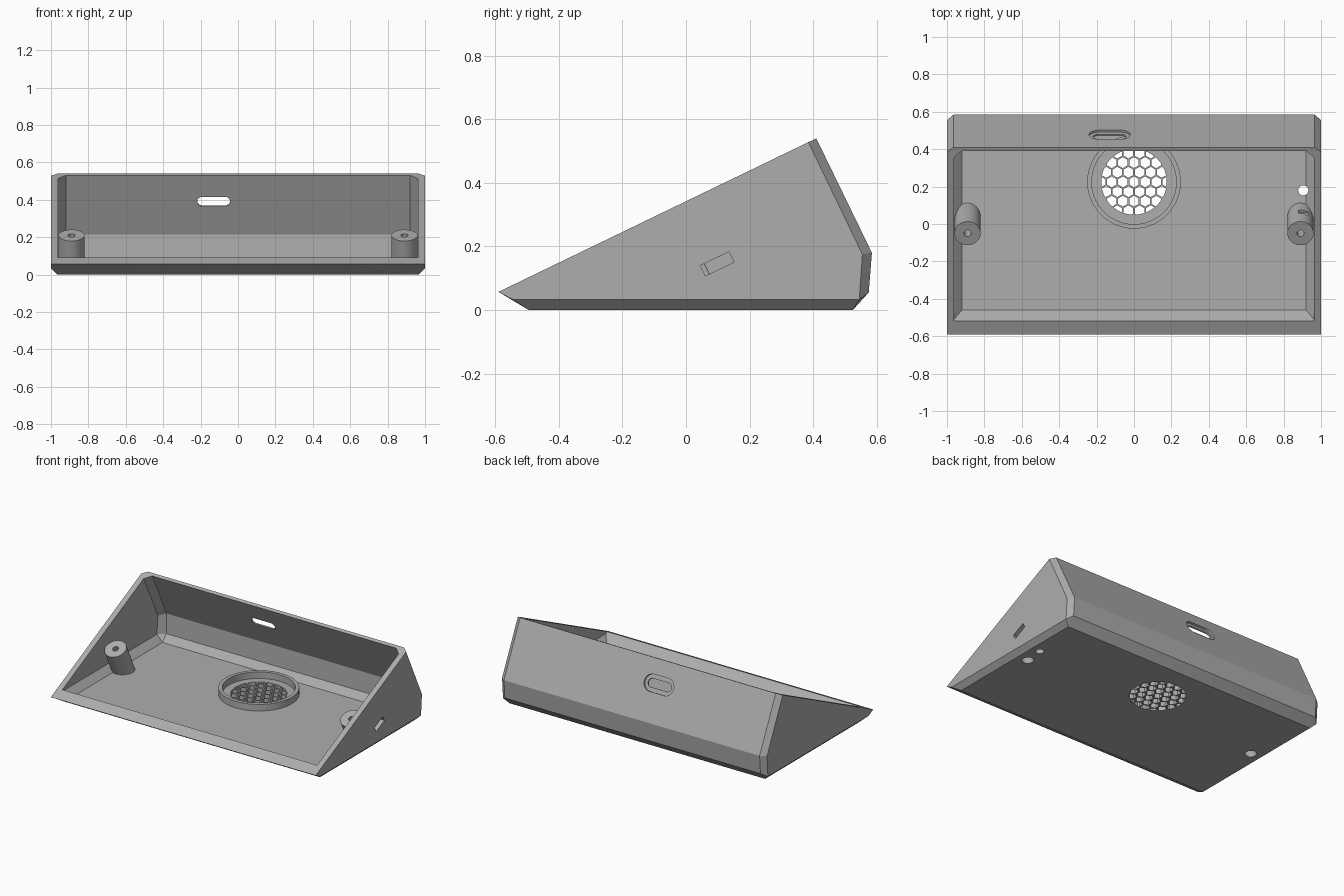
import bpy, bmesh, math
from mathutils import Matrix, Vector

old = bpy.data.objects.get("Cube")
if old:
    bpy.data.objects.remove(old, do_unlink=True)

grey = bpy.data.materials.new("plain grey")
grey.use_nodes = True
GREY = (0.42, 0.42, 0.42, 1)
grey.diffuse_color = GREY
grey.node_tree.nodes["Principled BSDF"].inputs["Base Color"].default_value = GREY

SLOPE = math.atan(0.483)                      # tilt of the open rim
RIM_UP = Vector((0, -math.sin(SLOPE), math.cos(SLOPE)))


def finish(bm, name):
    bmesh.ops.recalc_face_normals(bm, faces=bm.faces)
    mesh = bpy.data.meshes.new(name)
    bm.to_mesh(mesh)
    bm.free()
    mesh.materials.append(grey)
    ob = bpy.data.objects.new(name, mesh)
    bpy.context.collection.objects.link(ob)
    return ob


def hull(name, inner, outer, x_in, x_out):
    """Solid around a middle profile and a smaller chamfered side profile."""
    bm = bmesh.new()
    for s in (-1, 1):
        for prof, x in ((inner, x_in), (outer, x_out)):
            for y, z in prof:
                bm.verts.new((s * x, y, z))
    res = bmesh.ops.convex_hull(bm, input=bm.verts)
    junk = {g for g in res["geom_interior"] + res["geom_unused"]
            if isinstance(g, bmesh.types.BMVert)}
    bmesh.ops.delete(bm, geom=list(junk), context='VERTS')
    bmesh.ops.dissolve_limit(bm, angle_limit=0.02, verts=bm.verts, edges=bm.edges)
    return finish(bm, name)


def prism(name, outline, depth, matrix, floor=None):
    """Extrude a flat outline by depth, centred on the given placement."""
    bm = bmesh.new()
    face = bm.faces.new([bm.verts.new((u, v, -depth / 2)) for u, v in outline])
    res = bmesh.ops.extrude_face_region(bm, geom=[face])
    top = [g for g in res["geom"] if isinstance(g, bmesh.types.BMVert)]
    bmesh.ops.translate(bm, verts=top, vec=(0, 0, depth))
    bm.transform(matrix)
    if floor is not None:
        bmesh.ops.bisect_plane(bm, geom=bm.verts[:] + bm.edges[:] + bm.faces[:],
                               plane_co=(0, 0, floor), plane_no=(0, 0, 1), clear_inner=True)
        bmesh.ops.holes_fill(bm, edges=[e for e in bm.edges if e.is_boundary], sides=0)
    return finish(bm, name)


def stadium(half, r, n=48):
    """Round-ended slot outline; half = 0 gives a circle."""
    pts = []
    for i in range(n):
        a = 2 * math.pi * (i + 0.5) / n
        c = math.cos(a)
        pts.append((r * c + math.copysign(half - r, c) * (half > 0), r * math.sin(a)))
    return pts


def cut(ob, cutters):
    """Subtract the cutters from an object and apply the result."""
    for c in cutters:
        m = ob.modifiers.new("cut", 'BOOLEAN')
        m.operation, m.solver, m.object = 'DIFFERENCE', 'EXACT', c
    deps = bpy.context.evaluated_depsgraph_get()
    mesh = bpy.data.meshes.new_from_object(ob.evaluated_get(deps))
    ob.modifiers.clear()
    ob.data = mesh


def at(x, y, z):
    return Matrix.Translation((x, y, z))


# Outer wedge and the cavity that opens through its sloped rim
wedge_mid = [(-0.59, 0.057), (-0.495, 0), (0.525, 0), (0.575, 0.055), (0.585, 0.18), (0.41, 0.54)]
wedge_side = [(-0.59, 0.057), (-0.545, 0.033), (0.545, 0.033), (0.555, 0.175), (0.385, 0.528)]
shell = hull("case_shell", wedge_mid, wedge_side, 0.965, 1.0)


def raised(prof):
    return prof + [(y + RIM_UP.y * 0.1, z + RIM_UP.z * 0.1) for y, z in (prof[0], prof[-1])]


cav_mid = raised([(-0.52, 0.091), (-0.46, 0.035), (0.5, 0.035), (0.54, 0.08), (0.545, 0.215), (0.39, 0.53)])
cav_side = raised([(-0.52, 0.091), (-0.51, 0.08), (0.5, 0.08), (0.51, 0.205), (0.355, 0.513)])
cavity = hull("cavity_cutter", cav_mid, cav_side, 0.92, 0.962)

# Side openings on the left wall, tilted with the rim
side = Matrix(((0, 0, 1), (1, 0, 0), (0, 1, 0))).to_4x4()
tilt = Matrix.Rotation(SLOPE, 4, 'Z')
w, h = 0.05, 0.018
port_slot = prism("port_cutter", [(-w, -h), (w, -h), (w, h), (-w, h)], 0.2,
                  at(0.98, 0.098, 0.145) @ side @ tilt)
side_slot = prism("side_slot_cutter", stadium(0.086, 0.031), 0.2, at(1, 0.245, 0.385) @ side @ tilt)
side_hole = prism("side_hole_cutter", stadium(0, 0.027), 0.2, at(1, 0.35, 0.297) @ side)

# Recessed slot in the back wall
wall_up = Vector((0, -0.175, 0.36)).normalized()
wall_out = Vector((1, 0, 0)).cross(wall_up) * -1
back = Matrix((Vector((-1, 0, 0)), wall_up, wall_out)).transposed().to_4x4()
spot = at(-0.13, 0.478, 0.4) @ back
back_slot = prism("back_slot_cutter", stadium(0.088, 0.028), 0.2, spot)
back_recess = prism("back_recess_cutter", stadium(0.11, 0.055), 0.024, spot)

# Floor openings
FAN = (0, 0.225)
floor_hole = prism("floor_hole_cutter", stadium(0, 0.027), 0.2, at(0.905, 0.18, 0))
fan_hole = prism("fan_hole_cutter", stadium(0, 0.175, 64), 0.2, at(*FAN, 0))

# Tilted screw bosses with their through holes
lean = Matrix.Rotation(SLOPE, 4, 'X')
bosses, bores = [], []
for s, label in ((-1, "right"), (1, "left")):
    top = Vector((s * 0.89, -0.05, 0.21))
    mid = Matrix.Translation(top - RIM_UP * 0.15) @ lean
    bosses.append(prism(label + "_screw_boss", stadium(0, 0.07), 0.3, mid, floor=0.02))
    bores.append(prism("screw_cutter", stadium(0, 0.019, 32), 0.7, mid))
    bores.append(prism("screw_head_cutter", stadium(0, 0.035, 32), 0.3,
                       Matrix.Translation(top - RIM_UP * 0.27) @ lean))

# Fan ring standing on the floor
ring = prism("fan_ring", stadium(0, 0.25, 64), 0.06, at(*FAN, 0.05))
ring_bore = prism("ring_cutter", stadium(0, 0.226, 64), 0.2, at(*FAN, 0.05))

# Honeycomb grille
grille = prism("fan_grille", stadium(0, 0.1755, 64), 0.034, at(*FAN, 0.0172))
PITCH = 0.0595
bm = bmesh.new()
for row in range(-4, 5):
    for col in range(-4, 5):
        x = (col + (row % 2) / 2) * PITCH
        y = row * PITCH * math.sqrt(3) / 2
        if math.hypot(x, y) < 0.195:
            bmesh.ops.create_cone(bm, cap_ends=True, segments=6, radius1=0.0293, radius2=0.0293,
                                  depth=0.2, matrix=at(x, y + FAN[1], 0))
honeycomb = finish(bm, "honeycomb_cutter")

cut(shell, [cavity, port_slot, side_slot, side_hole, back_slot, back_recess,
            floor_hole, fan_hole] + bores)
for boss in bosses:
    cut(boss, bores + [port_slot])
cut(ring, [ring_bore])
cut(grille, [honeycomb])

# Remove the cutters and shade the round parts smooth
for ob in list(bpy.context.collection.objects):
    if ob.name.split(".")[0].endswith("_cutter"):
        bpy.data.objects.remove(ob, do_unlink=True)
bpy.ops.object.select_all(action='DESELECT')
for ob in [shell, ring, grille] + bosses:
    ob.select_set(True)
    bpy.context.view_layer.objects.active = ob
bpy.ops.object.shade_smooth_by_angle(angle=math.radians(15))
